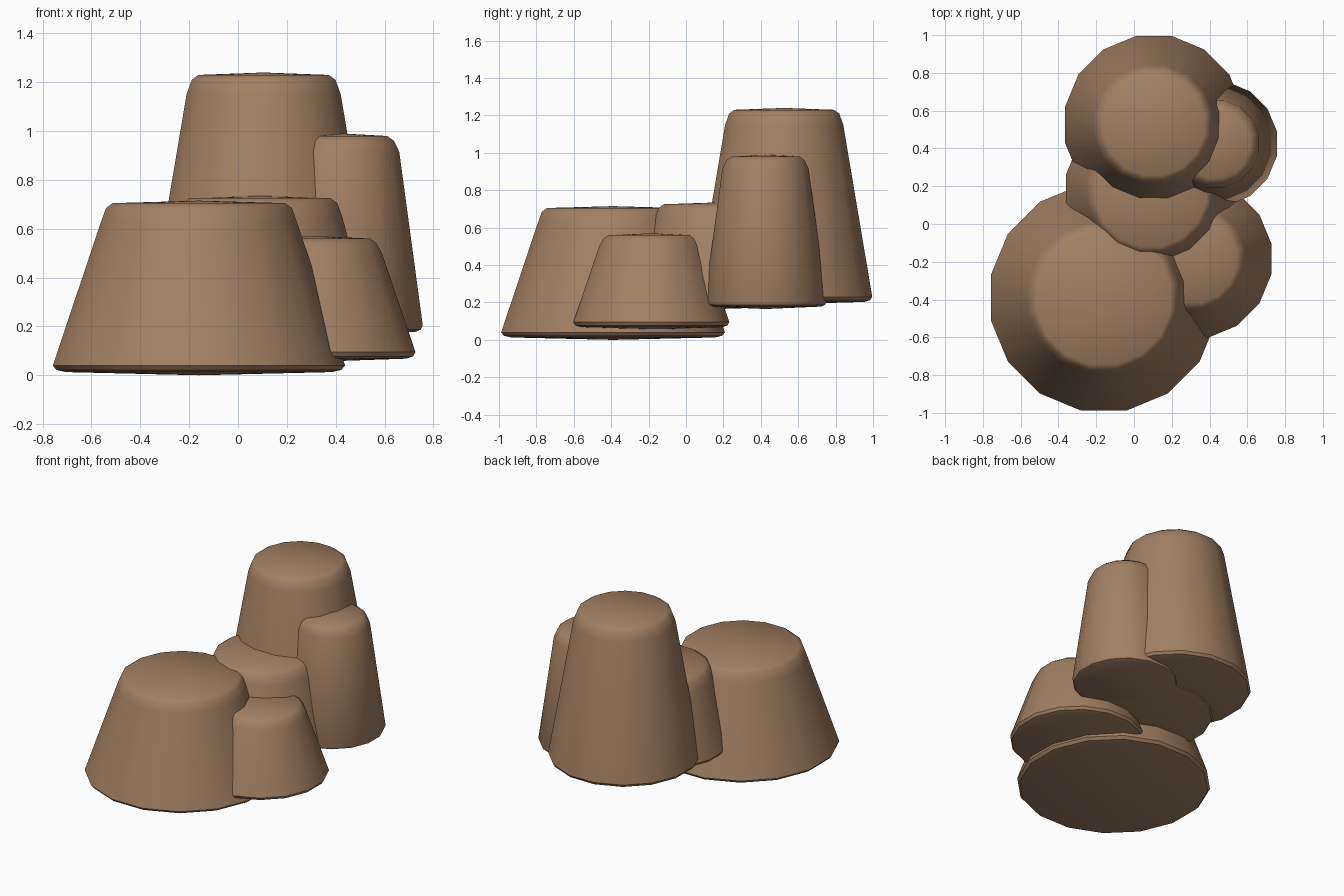
import bpy, bmesh, math

if "Cube" in bpy.data.objects:
    bpy.data.objects.remove(bpy.data.objects["Cube"])

SIDES = 16

# Shared earthy brown
brown = bpy.data.materials.new("brown_rock")
brown.diffuse_color = (0.36, 0.215, 0.125, 1)
brown.use_nodes = True
brown.node_tree.nodes["Principled BSDF"].inputs["Base Color"].default_value = brown.diffuse_color


def rock(name, x, y, z0, z1, r_low, r_high, chamfer):
    """Tapered 16-sided stone with a rounded top rim and softly domed caps."""
    profile = [
        (r_low * 0.91, z0 + 0.013),
        (r_low * 0.975, z0 + 0.022),
        (r_low, z0 + 0.04),
        (r_high, z1 - chamfer),
        (r_high - 0.022, z1 - 0.03),
        (r_high - 0.05, z1 - 0.01),
    ]
    bm = bmesh.new()
    rings = []
    for r, z in profile:
        rings.append([bm.verts.new((r * math.cos((i + 0.5) * math.tau / SIDES),
                                    r * math.sin((i + 0.5) * math.tau / SIDES), z))
                      for i in range(SIDES)])
    bottom = bm.verts.new((0, 0, z0))
    top = bm.verts.new((0, 0, z1))
    for i in range(SIDES):
        j = (i + 1) % SIDES
        for a, b in zip(rings, rings[1:]):
            bm.faces.new((a[i], a[j], b[j], b[i]))
        bm.faces.new((bottom, rings[0][j], rings[0][i]))
        bm.faces.new((top, rings[-1][i], rings[-1][j]))
    mesh = bpy.data.meshes.new(name)
    bm.to_mesh(mesh)
    bm.free()
    mesh.materials.append(brown)
    obj = bpy.data.objects.new(name, mesh)
    obj.location = (x, y, 0)
    bpy.context.collection.objects.link(obj)
    bpy.ops.object.select_all(action='DESELECT')
    obj.select_set(True)
    bpy.context.view_layer.objects.active = obj
    bpy.ops.object.shade_smooth_by_angle(angle=math.radians(35))
    return obj


# Cluster of stones, lowest to highest base
rock("large_front_rock", -0.16, -0.39, 0.00, 0.715, 0.61, 0.41, 0.09)
rock("small_side_rock", 0.31, -0.185, 0.055, 0.57, 0.425, 0.285, 0.07)
rock("middle_rock", 0.09, 0.17, 0.165, 0.735, 0.46, 0.345, 0.09)
rock("right_tall_rock", 0.43, 0.425, 0.165, 0.99, 0.333, 0.235, 0.075)
rock("back_tallest_rock", 0.105, 0.525, 0.19, 1.24, 0.48, 0.322, 0.09)
